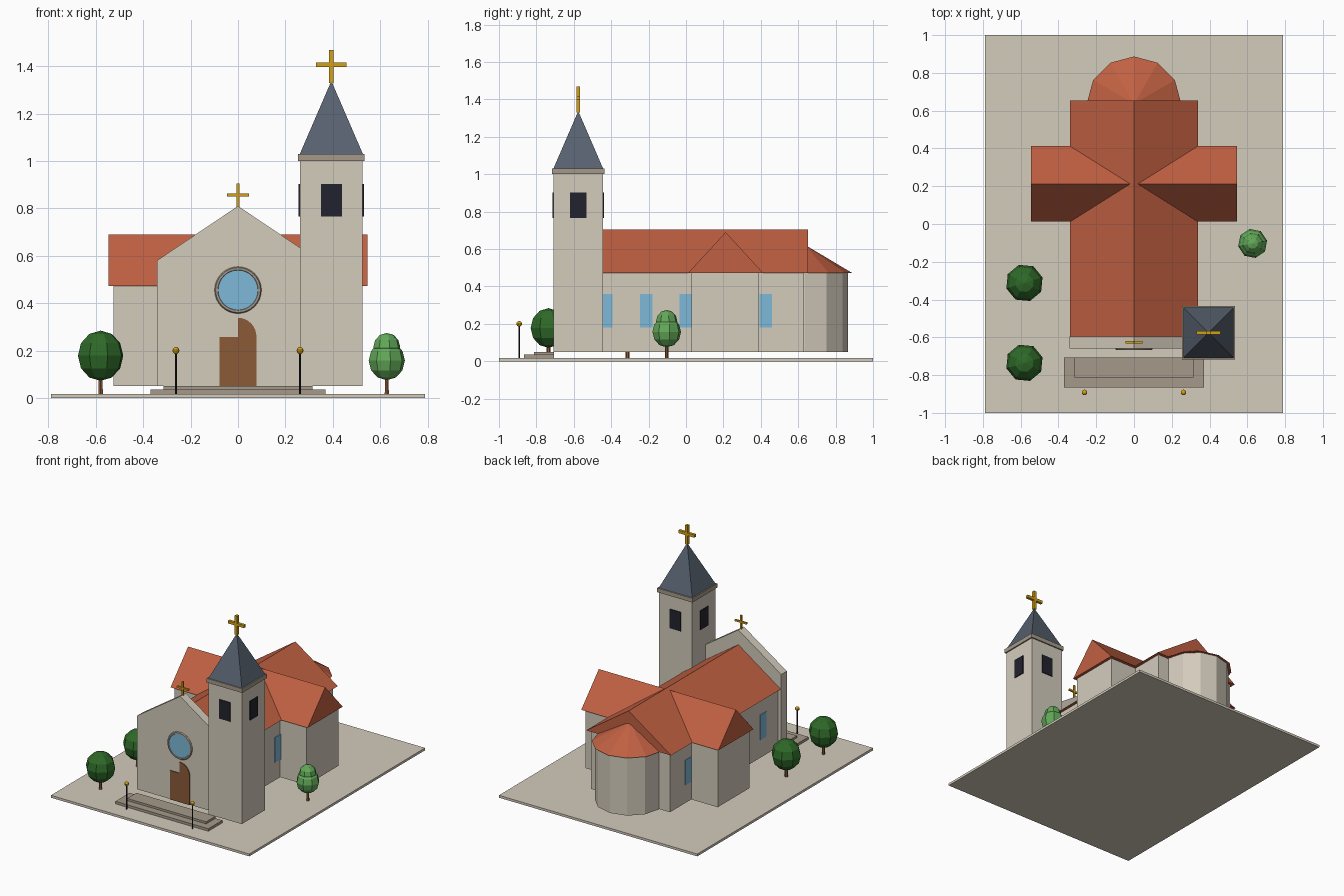
import bpy, bmesh, math
from mathutils import Matrix, Vector

if "Cube" in bpy.data.objects:
    bpy.data.objects.remove(bpy.data.objects["Cube"])


def material(name, r, g, b):
    lin = [((c / 255 + 0.055) / 1.055) ** 2.4 if c > 10 else c / 255 / 12.92 for c in (r, g, b)]
    m = bpy.data.materials.new(name)
    m.diffuse_color = (*lin, 1)
    m.use_nodes = True
    m.node_tree.nodes["Principled BSDF"].inputs["Base Color"].default_value = m.diffuse_color
    return m


STONE = material("pale stone", 212, 204, 188)
TRIM = material("dark stone", 165, 154, 138)
ROOF = material("roof tile", 192, 96, 66)
SLATE = material("slate", 86, 97, 110)
GOLD = material("gold", 212, 160, 23)
GLASS = material("blue glass", 125, 184, 216)
DARK = material("near black", 34, 34, 46)
WOOD = material("brown wood", 139, 90, 55)
GREEN = material("dark green", 46, 105, 40)
LIME = material("light green", 98, 168, 88)


def finish(name, bm, mat):
    bmesh.ops.recalc_face_normals(bm, faces=bm.faces)
    me = bpy.data.meshes.new(name)
    bm.to_mesh(me)
    bm.free()
    me.materials.append(mat)
    ob = bpy.data.objects.new(name, me)
    bpy.context.collection.objects.link(ob)
    return ob


def box(name, x0, x1, y0, y1, z0, z1, mat):
    bm = bmesh.new()
    m = Matrix.Translation(((x0 + x1) / 2, (y0 + y1) / 2, (z0 + z1) / 2))
    bmesh.ops.create_cube(bm, size=1, matrix=m @ Matrix.Diagonal((x1 - x0, y1 - y0, z1 - z0, 1)))
    return finish(name, bm, mat)


def cone(name, x, y, z0, z1, r0, r1, sides, mat, turn=0.0):
    bm = bmesh.new()
    m = Matrix.Translation((x, y, (z0 + z1) / 2)) @ Matrix.Rotation(turn, 4, 'Z')
    bmesh.ops.create_cone(bm, cap_ends=True, segments=sides, radius1=r0, radius2=r1,
                          depth=z1 - z0, matrix=m)
    return finish(name, bm, mat)


def ball(name, x, y, z, r, rz, mat, seg=8, rings=6, turn=0.0):
    bm = bmesh.new()
    m = Matrix.Translation((x, y, z)) @ Matrix.Rotation(turn, 4, 'Z') @ Matrix.Diagonal((r, r, rz, 1))
    bmesh.ops.create_uvsphere(bm, u_segments=seg, v_segments=rings, radius=1, matrix=m)
    return finish(name, bm, mat)


def prism(name, profile, a, b, mat, axis='y'):
    """Extrude a (side, z) profile from a to b along an axis."""
    bm = bmesh.new()
    place = (lambda s, t, z: (s, t, z)) if axis == 'y' else (lambda s, t, z: (t, s, z))
    face = bm.faces.new([bm.verts.new(place(s, a, z)) for s, z in profile])
    ext = bmesh.ops.extrude_face_region(bm, geom=[face])
    moved = [v for v in ext["geom"] if isinstance(v, bmesh.types.BMVert)]
    bmesh.ops.translate(bm, verts=moved, vec=Vector(place(0, b - a, 0)))
    return finish(name, bm, mat)


def cross(name, x, y, z0, z1, bar_z, half, t):
    box(name + "_post", x - t, x + t, y - t, y + t, z0, z1, GOLD)
    box(name + "_bar", x - half, x + half, y - t, y + t, bar_z - t, bar_z + t, GOLD)


# Ground and entrance steps
G, F, EAVE = 0.017, 0.05, 0.473
box("ground_slab", -0.79, 0.79, -1, 1, 0, G, STONE)
box("lower_step", -0.37, 0.37, -0.866, -0.706, G, 0.035, TRIM)
box("upper_step", -0.315, 0.315, -0.812, -0.706, 0.035, F, TRIM)

# Nave, transept and their solid gable roofs
box("nave_walls", -0.315, 0.315, -0.6, 0.632, F, EAVE, STONE)
prism("nave_roof", [(-0.338, EAVE), (0.338, EAVE), (0, 0.704)], -0.6, 0.653, ROOF)
box("transept_walls", -0.526, 0.526, 0.03, 0.39, F, EAVE, STONE)
prism("transept_roof", [(0.012, EAVE), (0.412, EAVE), (0.212, 0.69)], -0.546, 0.546, ROOF, 'x')

# Apse with faceted roof
cone("apse_walls", 0, 0.637, F, EAVE, 0.23, 0.23, 12, STONE)
cone("apse_roof", 0, 0.637, EAVE, 0.622, 0.25, 0, 12, ROOF)

# Nave side windows
for side in (-1, 1):
    for y in (-0.427, -0.213, 0.0, 0.427):
        xs = sorted((side * 0.31, side * 0.32))
        box("nave_window", *xs, y - 0.034, y + 0.034, 0.18, 0.36, GLASS)

# Facade with stepped-arch door and round window
prism("facade", [(-0.342, F), (0.342, F), (0.342, 0.58), (0, 0.81), (-0.342, 0.58)],
      -0.658, -0.595, STONE)
arch = [(0.078 * math.cos(a), 0.258 + 0.08 * math.sin(a))
        for a in (i * math.pi / 16 for i in range(9))]
prism("door", [(-0.078, F), (0.078, F)] + arch + [(0, 0.258), (-0.078, 0.258)],
      -0.664, -0.656, WOOD)


def disc(r, n=32):
    return [(r * math.cos(2 * math.pi * i / n), 0.455 + r * math.sin(2 * math.pi * i / n))
            for i in range(n)]


prism("round_window_glass", disc(0.086), -0.665, -0.657, GLASS)
bpy.ops.mesh.primitive_torus_add(location=(0, -0.66, 0.455), rotation=(math.pi / 2, 0, 0),
                                 major_radius=0.09, minor_radius=0.009,
                                 major_segments=32, minor_segments=6)
ring = bpy.context.object
ring.name = "round_window_frame"
ring.data.materials.append(TRIM)
cross("facade_cross", 0, -0.626, 0.805, 0.905, 0.857, 0.046, 0.006)

# Bell tower
TX, TY, H = 0.394, -0.576, 0.132
box("tower_shaft", TX - H, TX + H, TY - H, TY + H, F, 1.0, STONE)
box("tower_cornice", TX - 0.141, TX + 0.141, TY - 0.141, TY + 0.141, 1.0, 1.03, TRIM)
cone("spire", TX, TY, 1.03, 1.338, 0.133 * math.sqrt(2), 0, 4, SLATE, math.pi / 4)
cross("spire_cross", TX, TY, 1.33, 1.468, 1.406, 0.064, 0.01)
for s in (-1, 1):
    a, b = sorted((s * (H - 0.003), s * (H + 0.006)))
    box("belfry_opening", TX - 0.044, TX + 0.044, TY + a, TY + b, 0.765, 0.902, DARK)
    box("belfry_opening", TX + a, TX + b, TY - 0.044, TY + 0.044, 0.765, 0.902, DARK)

# Lamps
for x in (-0.262, 0.262):
    cone("lamp_post", x, -0.892, G, 0.2, 0.004, 0.004, 8, DARK)
    ball("lamp_globe", x, -0.892, 0.2, 0.015, 0.015, GOLD, 10, 8)

# Trees
for y in (-0.735, -0.312):
    cone("tree_trunk", -0.58, y, G, 0.1, 0.011, 0.009, 6, WOOD)
    ball("tree_crown", -0.58, y, 0.178, 0.1, 0.106, GREEN, turn=0.3)
cone("small_tree_trunk", 0.628, -0.103, G, 0.1, 0.01, 0.008, 6, WOOD)
ball("small_tree_lower_crown", 0.628, -0.103, 0.157, 0.078, 0.082, LIME, turn=0.2)
ball("small_tree_upper_crown", 0.628, -0.103, 0.214, 0.058, 0.06, LIME, turn=0.2)
